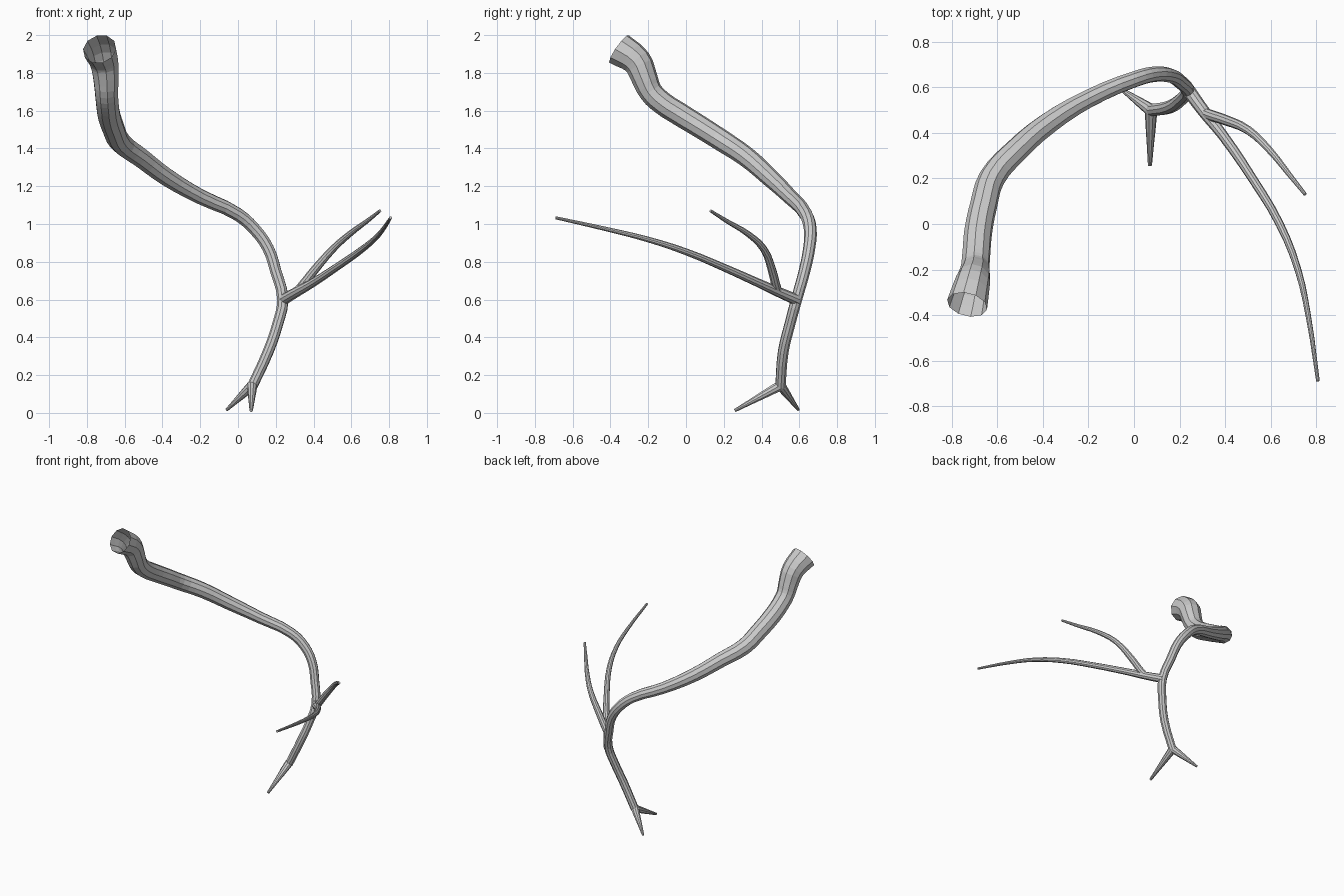
import bpy

bark = bpy.data.materials.new("light_grey")
bark.diffuse_color = (0.6, 0.6, 0.6, 1)


def limb(name, points, caps=True):
    """Tapered ten-sided tube through (x, y, z, radius) points."""
    cu = bpy.data.curves.new(name, 'CURVE')
    cu.dimensions = '3D'
    cu.resolution_u = 3
    cu.bevel_depth = 1.0
    cu.bevel_resolution = 3
    cu.use_fill_caps = caps
    sp = cu.splines.new('BEZIER')
    sp.use_smooth = False
    sp.bezier_points.add(len(points) - 1)
    for bp, (x, y, z, r) in zip(sp.bezier_points, points):
        bp.co = (x, y, z)
        bp.radius = r
        bp.handle_left_type = bp.handle_right_type = 'AUTO'
    cu.materials.append(bark)
    ob = bpy.data.objects.new(name, cu)
    bpy.context.collection.objects.link(ob)
    bpy.ops.object.select_all(action='DESELECT')
    ob.select_set(True)
    bpy.context.view_layer.objects.active = ob
    bpy.ops.object.convert(target='MESH')
    return ob


# Main stem, open at its wide upper end
limb("main_stem", [
    (-.733, -.354, 1.926, .090), (-.71, -.26, 1.86, .078),
    (-.70, -.222, 1.778, .070), (-.697, -.187, 1.70, .063),
    (-.692, -.125, 1.64, .062), (-.685, -.04, 1.585, .062),
    (-.66, .085, 1.508, .060), (-.625, .20, 1.435, .058),
    (-.52, .32, 1.355, .054), (-.38, .44, 1.25, .049),
    (-.20, .55, 1.145, .041), (0, .635, 1.05, .036),
    (.09, .658, .97, .034), (.16, .652, .87, .032),
    (.20, .627, .75, .031), (.237, .585, .60, .030),
    (.21, .55, .47, .029), (.16, .515, .325, .029),
    (.075, .50, .14, .028)], caps=False)

# Short fork at the lower end
fork = (.075, .50, .145, .028)
for name, tip in (("fork_back", (-.06, .595, .016, .008)),
                  ("fork_front", (.07, .258, .012, .009))):
    limb(name, [fork, tip])

# Long side branch
limb("long_branch", [
    (.237, .59, .597, .030), (.31, .49, .64, .027), (.39, .39, .685, .023),
    (.52, .20, .77, .020), (.64, 0, .853, .018), (.72, -.20, .918, .015),
    (.765, -.40, .968, .012), (.808, -.69, 1.033, .008)])

# Short branch growing out of the long one
limb("short_branch", [
    (.305, .49, .635, .023), (.345, .475, .68, .024), (.40, .457, .75, .023),
    (.505, .41, .87, .019), (.595, .325, .95, .016),
    (.68, .22, 1.013, .012), (.752, .13, 1.07, .008)])
